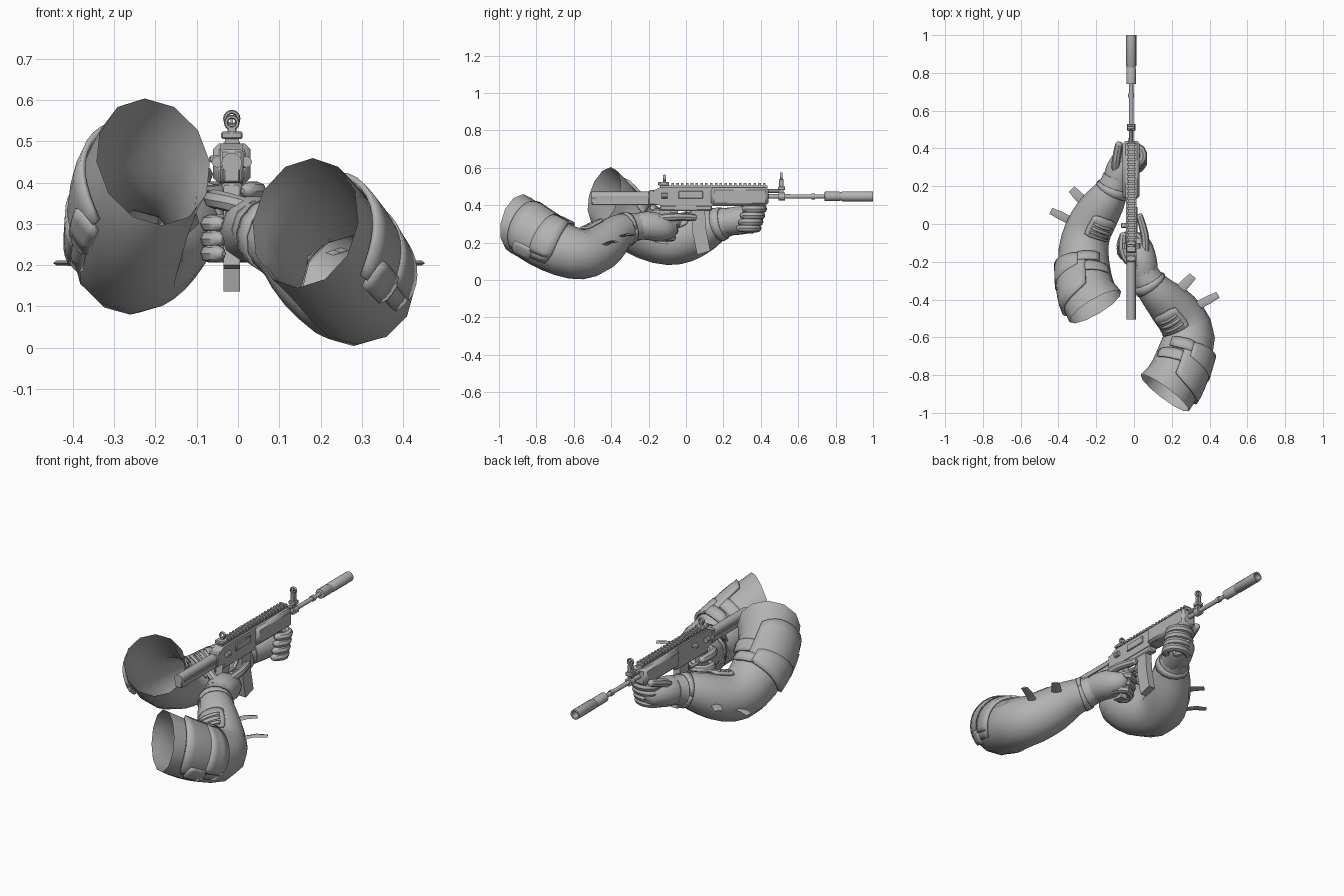
import bpy, bmesh, math
from mathutils import Vector, Matrix

if "Cube" in bpy.data.objects:
    bpy.data.objects.remove(bpy.data.objects["Cube"])

GX = -0.015          # rifle centre line
GREY = bpy.data.materials.new("plain grey")
GREY.diffuse_color = (0.45, 0.45, 0.45, 1)
GREY.use_nodes = True
GREY.node_tree.nodes["Principled BSDF"].inputs["Base Color"].default_value = GREY.diffuse_color


def finish(name, bm):
    bmesh.ops.recalc_face_normals(bm, faces=bm.faces)
    me = bpy.data.meshes.new(name)
    bm.to_mesh(me)
    bm.free()
    me.materials.append(GREY)
    ob = bpy.data.objects.new(name, me)
    bpy.context.scene.collection.objects.link(ob)
    return ob


def box(name, lo, hi, bevel=0.0):
    lo, hi = Vector(lo), Vector(hi)
    bm = bmesh.new()
    bmesh.ops.create_cube(bm, size=1)
    bm.transform(Matrix.Translation((lo + hi) / 2) @ Matrix.Diagonal((*(hi - lo), 1)))
    if bevel:
        bmesh.ops.bevel(bm, geom=bm.edges[:], offset=bevel, segments=1, affect='EDGES')
    return finish(name, bm)


def lathe(name, x, z, profile, sides=14):
    """Round part along y from (y, radius) pairs."""
    bm = bmesh.new()
    rings = [[bm.verts.new((x + r * math.cos(a), y, z + r * math.sin(a)))
              for a in (math.tau * k / sides for k in range(sides))] for y, r in profile]
    skin(bm, rings, True, True)
    return finish(name, bm)


def extrude_x(name, x0, x1, pts):
    """Side profile of (y, z) points given thickness in x."""
    bm = bmesh.new()
    rings = [[bm.verts.new((x, y, z)) for y, z in pts] for x in (x0, x1)]
    skin(bm, rings, True, True)
    return finish(name, bm)


def skin(bm, rings, cap_start, cap_end):
    for a, b in zip(rings, rings[1:]):
        for k in range(len(a)):
            j = (k + 1) % len(a)
            bm.faces.new((a[k], a[j], b[j], b[k]))
    if cap_start:
        bm.faces.new(rings[0])
    if cap_end:
        bm.faces.new(rings[-1])


def spline(path, u):
    """Smooth interpolation of (x, y, z, r) points, u from 0 to 1."""
    p = [Vector(q) for q in path]
    n = len(p) - 1
    i = max(0, min(int(u * n), n - 1))
    t = u * n - i
    b, c = p[i], p[i + 1]
    a = p[i - 1] if i > 0 else b * 2 - c
    d = p[i + 2] if i + 2 <= n else c * 2 - b
    return 0.5 * (2 * b + (c - a) * t + (2 * a - 5 * b + 4 * c - d) * t * t
                  + (3 * b - a - 3 * c + d) * t ** 3)


def surf(path, u, ang, off=0.0, side=1):
    """Point on a limb: angle 0 is outward, 90 is up; the first ring stands nearly upright."""
    q = spline(path, u)
    d = (spline(path, min(u + .03, 1)) - spline(path, max(u - .03, 0))).to_3d().normalized()
    s = d.cross(Vector((0, 0, 1))).normalized()
    up = Vector((0, 0, 1)).lerp(s.cross(d), min(1, .35 + u / .35)).normalized()
    a = math.radians(ang)
    return q.to_3d() + (s * side * math.cos(a) + up * math.sin(a)) * (q[3] + off)


def tube(name, path, sides=12, steps=16, open_start=False):
    bm = bmesh.new()
    rings = [[bm.verts.new(surf(path, i / steps, 360 * k / sides)) for k in range(sides)]
             for i in range(steps + 1)]
    skin(bm, rings, not open_start, True)
    return finish(name, bm)


def finger(name, pts, r):
    path = [(*p, r) for p in pts]
    last = Vector(pts[-1])
    path[-1] = (*last, r * .85)
    tip = last + (last - Vector(pts[-2])).normalized() * r * .7
    path.append((*tip, r * .3))
    return tube(name, path, 8, 12)


def patch(name, path, side, u0, u1, a0, a1, off, thick, n=8, m=5):
    """Curved plate lying on a limb, with clipped corners."""
    bm = bmesh.new()
    grid = []
    for i in range(n + 1):
        row = []
        for j in range(m + 1):
            s, t = i / n * 2 - 1, j / m * 2 - 1
            k = 1 - .2 * abs(s) ** 4
            a = (a0 + a1) / 2 + s * (a1 - a0) / 2
            u = (u0 + u1) / 2 + t * k * (u1 - u0) / 2
            row.append(bm.verts.new(surf(path, u, a, off, side)))
        grid.append(row)
    for a, b in zip(grid, grid[1:]):
        for j in range(m):
            bm.faces.new((a[j], a[j + 1], b[j + 1], b[j]))
    ob = finish(name, bm)
    mod = ob.modifiers.new("thickness", 'SOLIDIFY')
    mod.thickness, mod.offset = thick, 0
    return ob


def fin(name, root, tip, w):
    """Thin blunt blade on the forearm."""
    root, tip = Vector(root), Vector(tip)
    d = (tip - root).normalized()
    s = d.cross(Vector((0, 0, 1))).normalized() * w
    up = Vector((0, 0, .007))
    bm = bmesh.new()
    rings = [[bm.verts.new(c + v) for v in (s * k, up * k, -s * k, -up * k)]
             for c, k in ((root, 1), ((root + tip) / 2 + up, 1), (tip, .8))]
    skin(bm, rings, True, True)
    return finish(name, bm)


def ring(name, y, z, R, r):
    bm = bmesh.new()
    rows = []
    for i in range(16):
        a = math.tau * i / 16
        rows.append([bm.verts.new((GX + (R + r * math.cos(b)) * math.cos(a), y + 1.6 * r * math.sin(b),
                                   z + (R + r * math.cos(b)) * math.sin(a)))
                     for b in (math.tau * k / 6 for k in range(6))])
    skin(bm, rows + [rows[0]], False, False)
    return finish(name, bm)


# Sleeves from shoulder opening to wrist
right = [(.163, -.895, .302, .16), (.213, -.825, .25, .152), (.258, -.72, .187, .145),
         (.29, -.6, .143, .138), (.258, -.51, .145, .13), (.19, -.43, .195, .119),
         (.13, -.37, .25, .1), (.08, -.31, .275, .084), (.052, -.25, .287, .073)]
left = [(-.205, -.438, .45, .159), (-.242, -.37, .375, .15), (-.261, -.27, .28, .14),
        (-.267, -.14, .218, .132), (-.245, -.04, .208, .124), (-.2, .045, .235, .119),
        (-.148, .125, .278, .104), (-.11, .19, .302, .083), (-.09, .25, .315, .074)]
for label, arm, side in (("right", right, 1), ("left", left, -1)):
    tube(label + "_sleeve", arm, 12, 16, open_start=True)
    patch(label + "_shoulder_pad", arm, side, .08, .31, -35, 95, .009, .014, 12, 6)
    patch(label + "_shoulder_pad_rim", arm, side, .2, .31, -20, 80, .014, .014, 12, 3)
    patch(label + "_pad_strap", arm, side, .17, .23, 90, 150, .008, .01, 6, 3)
    patch(label + "_pad_tab", arm, side, .24, .31, 75, 125, .014, .012, 5, 2)
    patch(label + "_pad_buckle", arm, side, .12, .22, -42, -14, .014, .014, 4, 3)
    patch(label + "_forearm_plate", arm, side, .47, .7, 85, 155, .009, .012)
    for k in range(4):
        u = .51 + .038 * k
        patch(label + "_plate_rib", arm, side, u, u + .022, 95, 145, .016, .012, 4, 1)
    patch(label + "_cuff", arm, side, .84, .9, 0, 360, .003, .007, 14, 2)

# Forearm blades
fin("right_rear_blade", (.34, -.43, .19), (.445, -.375, .205), .022)
fin("right_front_blade", (.23, -.36, .23), (.312, -.275, .24), .026)
fin("left_rear_blade", (-.34, .02, .19), (-.44, .07, .205), .022)
fin("left_front_blade", (-.25, .1, .23), (-.33, .185, .24), .026)

# Right hand on the pistol grip
tube("right_palm", [(.055, -.27, .287, .072), (.042, -.2, .29, .08), (.028, -.13, .278, .074),
                    (.018, -.085, .282, .057), (.012, -.055, .295, .025)], 10, 10)
for i, z in enumerate((.3, .263, .228)):
    y = -.012 * i
    finger(f"right_finger_{i}", [(.042, -.15 + y, z), (.037, -.09 + y, z), (-.01, -.05 + y, z),
                                 (-.062, -.08 + y, z), (-.068, -.13 + y, z), (-.045, -.155 + y, z)], .022)
finger("right_index_finger", [(.06, -.16, .33), (.057, -.06, .337), (.03, .04, .335)], .021)
finger("right_thumb", [(.02, -.22, .34), (-.035, -.19, .355), (-.06, -.13, .36), (-.058, -.06, .36)], .023)

# Left hand on the front grip
tube("left_palm", [(-.09, .22, .31, .075), (-.072, .28, .318, .079), (-.045, .335, .322, .072),
                   (-.025, .375, .328, .056), (-.016, .405, .332, .025)], 10, 10)
for i, z in enumerate((.38, .345, .31, .277)):
    y = -.01 * i
    finger(f"left_finger_{i}", [(-.075, .33 + y, z), (-.065, .39 + y, z), (-.015, .412 + y, z),
                                (.037, .395 + y, z), (.048, .35 + y, z), (.02, .315 + y, z)], .022)
finger("left_thumb", [(-.095, .26, .35), (-.095, .33, .39), (-.08, .42, .42)], .023)

# Barrel, gas tube and suppressor
lathe("suppressor", GX, .447, [(.74, .018), (.742, .026), (.82, .026), (.825, .0235), (.832, .0235),
                               (.837, .027), (1, .027), (1, .019), (.93, .017)])
lathe("barrel", GX, .447, [(.42, .013), (.75, .011)], 10)
lathe("barrel_ring", GX, .447, [(.67, .016), (.69, .016)], 10)
lathe("gas_block", GX, .447, [(.495, .022), (.53, .022)], 10)
lathe("gas_tube", GX, .475, [(.42, .011), (.52, .011)], 8)

# Receiver, handguard and rail
extrude_x("receiver", GX - .027, GX + .027,
          [(-.18, .41), (-.12, .395), (.15, .395), (.15, .495), (-.14, .495), (-.18, .475)])
box("handguard", (GX - .045, .135, .397), (GX + .045, .44, .495), .014)
box("ejection_cover", (GX + .022, -.04, .435), (GX + .034, .09, .475), .003)
box("receiver_lower", (GX - .024, -.14, .37), (GX + .024, .14, .4), .006)
box("charging_handle", (GX - .055, -.02, .448), (GX - .022, .005, .466), .004)
box("rail_base", (GX - .017, -.14, .49), (GX + .017, .435, .506))
for k in range(22):
    y = -.13 + k * .0258
    box("rail_tooth", (GX - .022, y, .505), (GX + .022, y + .014, .518))

# Stock bar with side ribs
box("stock", (GX - .02, -.505, .4), (GX + .02, -.15, .45), .004)
lathe("stock_tube", GX, .447, [(-.505, .025), (-.16, .025)], 12)
box("stock_hinge", (GX - .028, -.2, .4), (GX + .028, -.165, .48), .006)
for s in (-1, 1):
    box("stock_rib", (GX + s * .022 - .004, -.48, .43), (GX + s * .022 + .004, -.2, .44))
    lathe("receiver_knob", GX + s * .035, .45, [(-.13, .014), (-.1, .014)], 8)

# Sights
ring("rear_sight_ring", -.115, .545, .014, .005)
box("rear_sight_base", (GX - .026, -.15, .505), (GX + .026, -.09, .524), .004)
box("rear_sight_post", (GX - .009, -.123, .52), (GX + .009, -.107, .535))
ring("front_sight_ring", .51, .555, .016, .005)
box("front_sight_post", (GX - .011, .498, .45), (GX + .011, .522, .54), .003)
box("front_sight_block", (GX - .02, .493, .48), (GX + .02, .53, .5), .003)
box("front_sight_pin", (GX - .003, .507, .53), (GX + .003, .513, .562))

# Magazine, grips and trigger guard
extrude_x("magazine", GX - .02, GX + .02,
          [(.025, .39), (.1, .39), (.108, .27), (.13, .155), (.06, .136), (.036, .25)])
extrude_x("pistol_grip", GX - .02, GX + .02, [(-.14, .39), (-.08, .39), (-.1, .19), (-.165, .2)])
extrude_x("trigger_guard", GX - .008, GX + .008,
          [(-.085, .318), (-.01, .318), (.028, .37), (.02, .37), (-.015, .326), (-.085, .326)])
box("front_grip", (GX - .022, .32, .25), (GX + .022, .37, .4), .01)

# Smooth shading with sharp edges kept
bpy.ops.object.select_all(action='SELECT')
bpy.context.view_layer.objects.active = bpy.context.scene.objects["receiver"]
bpy.ops.object.shade_smooth_by_angle(angle=math.radians(40))
